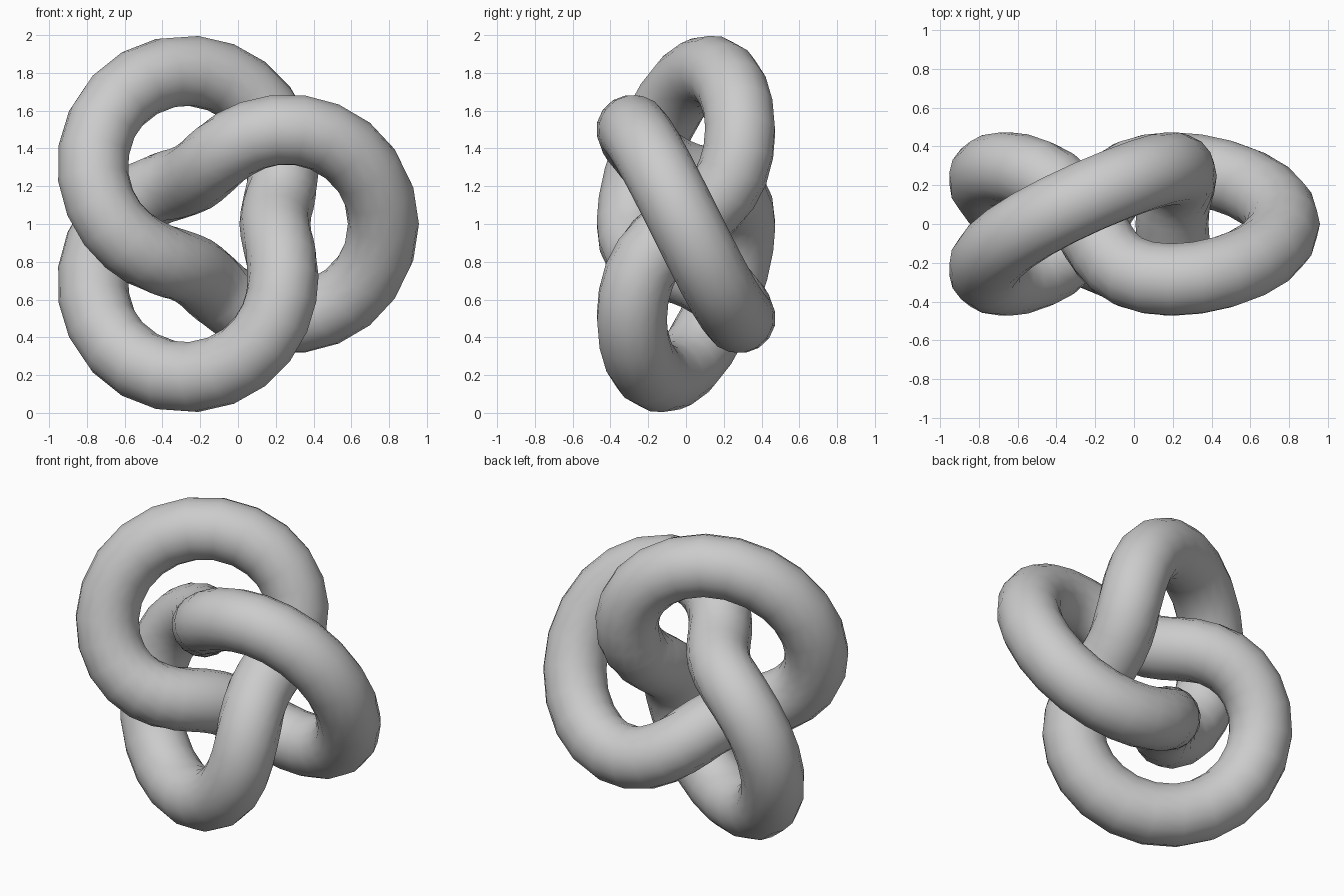
import bpy, bmesh
from math import sin, cos, pi
from mathutils import Vector

if "Cube" in bpy.data.objects:
    bpy.data.objects.remove(bpy.data.objects["Cube"])

A, TUBE = 0.287, 0.188     # knot scale and tube radius
RINGS, SIDES = 72, 16
CENTRE = Vector((-0.318 * A, 0, 1.0))


def knot(p):
    """Centre line of a (2,3) torus knot lying in the XZ plane."""
    r = A * (2 + cos(1.5 * p))
    return Vector((r * cos(p), -A * sin(1.5 * p), r * sin(p)))


# Sweep a round section along the closed knot
bm = bmesh.new()
rings = []
for i in range(RINGS):
    p = 4 * pi * i / RINGS
    pos = knot(p)
    tangent = (knot(p + 0.01) - knot(p - 0.01)).normalized()
    side = tangent.cross(pos).normalized()
    out = side.cross(tangent).normalized()
    rings.append([bm.verts.new(CENTRE + pos + TUBE * (cos(a) * out + sin(a) * side))
                  for a in (2 * pi * j / SIDES for j in range(SIDES))])
for i in range(RINGS):
    r0, r1 = rings[i], rings[(i + 1) % RINGS]
    for j in range(SIDES):
        k = (j + 1) % SIDES
        bm.faces.new((r0[j], r0[k], r1[k], r1[j])).smooth = True
bmesh.ops.recalc_face_normals(bm, faces=bm.faces)

mesh = bpy.data.meshes.new("trefoil_knot_tube")
bm.to_mesh(mesh)
bm.free()
bpy.context.collection.objects.link(bpy.data.objects.new("trefoil_knot_tube", mesh))
